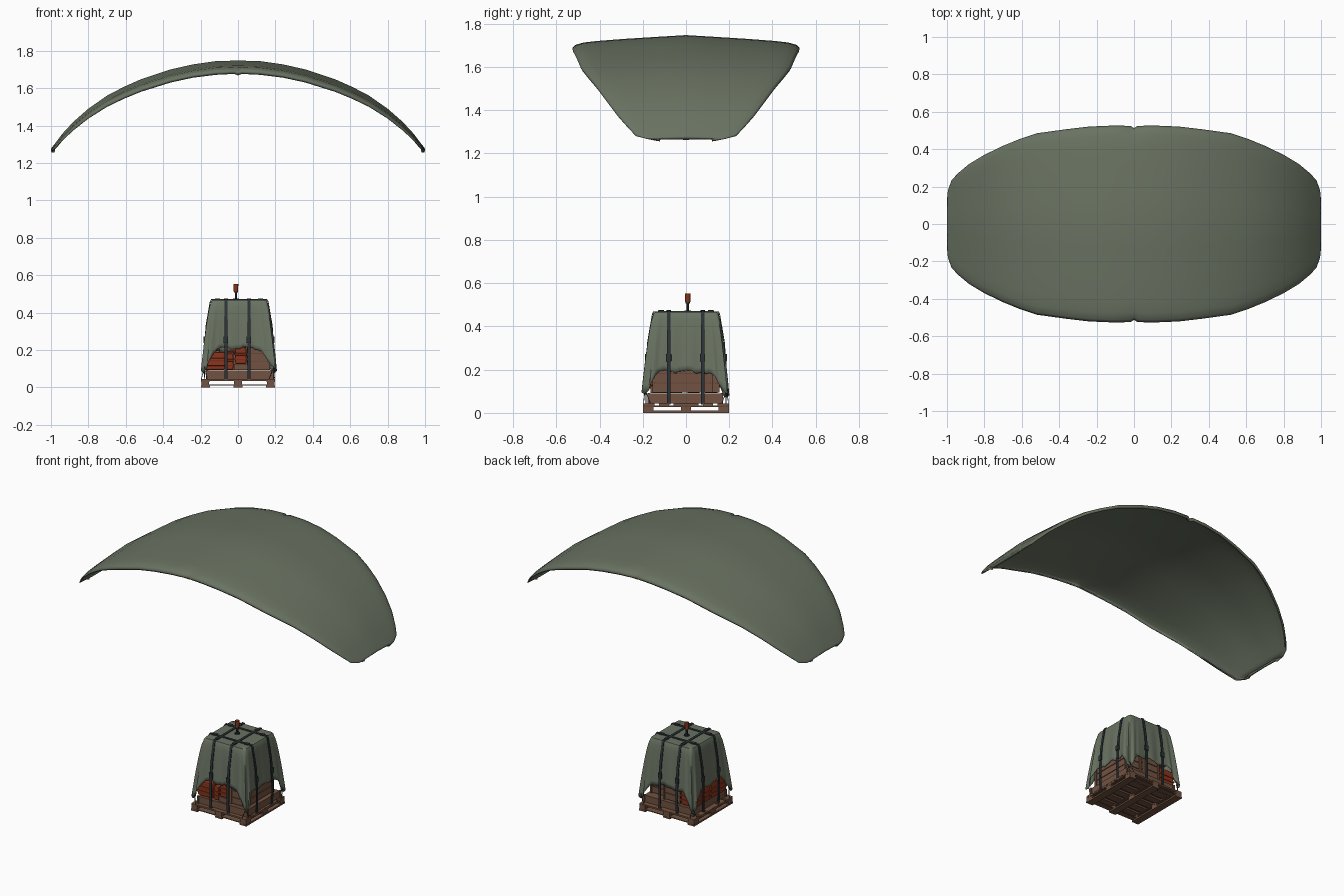
import bpy, bmesh, math, random
from mathutils import Vector

if "Cube" in bpy.data.objects:
    bpy.data.objects.remove(bpy.data.objects["Cube"])
random.seed(4)

def mat(name, c):
    m = bpy.data.materials.new(name)
    m.diffuse_color = (*c, 1)
    m.use_nodes = True
    m.node_tree.nodes["Principled BSDF"].inputs["Base Color"].default_value = m.diffuse_color
    return m

OLIVE = mat("olive canvas", (0.142, 0.170, 0.122))
WOOD = mat("brown wood", (0.165, 0.085, 0.052))
DARKWOOD = mat("dark wood", (0.125, 0.063, 0.039))
RED = mat("rust red", (0.25, 0.035, 0.012))
STRAP = mat("dark webbing", (0.025, 0.033, 0.038))

def make(name, verts, faces, m, smooth=None):
    me = bpy.data.meshes.new(name)
    me.from_pydata(verts, [], faces)
    bm = bmesh.new()
    bm.from_mesh(me)
    bmesh.ops.recalc_face_normals(bm, faces=bm.faces)
    bm.to_mesh(me)
    bm.free()
    me.materials.append(m)
    ob = bpy.data.objects.new(name, me)
    bpy.context.collection.objects.link(ob)
    if smooth:
        bpy.ops.object.select_all(action='DESELECT')
        ob.select_set(True)
        bpy.context.view_layer.objects.active = ob
        bpy.ops.object.shade_smooth_by_angle(angle=math.radians(smooth))
    return ob

def box(name, x0, x1, y0, y1, z0, z1, m, bevel=0):
    v = [(x, y, z) for x in (x0, x1) for y in (y0, y1) for z in (z0, z1)]
    f = [(0, 1, 3, 2), (4, 6, 7, 5), (0, 4, 5, 1), (2, 3, 7, 6), (0, 2, 6, 4), (1, 5, 7, 3)]
    ob = make(name, v, f, m)
    if bevel:
        b = ob.modifiers.new("bevel", 'BEVEL')
        b.width, b.segments = bevel, 2
    return ob

def rod(name, a, b, r, m, n=8):
    a, b = Vector(a), Vector(b)
    q = (b - a).to_track_quat('Z', 'Y')
    v = [p + q @ Vector((r * math.cos(i * math.tau / n), r * math.sin(i * math.tau / n), 0))
         for p in (a, b) for i in range(n)]
    f = [(i, (i + 1) % n, n + (i + 1) % n, n + i) for i in range(n)]
    f += [tuple(range(n)), tuple(range(n, 2 * n))]
    return make(name, v, f, m, 40)

# parachute canopy: stations (x, half chord, ridge z, rim z), mirrored in x
half = [(0, .524, 1.747, 1.676), (.02, .525, 1.747, 1.676), (.12, .526, 1.744, 1.671),
        (.24, .521, 1.727, 1.656), (.36, .507, 1.700, 1.630), (.52, .485, 1.647, 1.580),
        (.61, .455, 1.607, 1.543), (.70, .418, 1.560, 1.500), (.80, .370, 1.490, 1.437),
        (.88, .322, 1.420, 1.374), (.94, .272, 1.355, 1.318), (.975, .235, 1.308, 1.280),
        (.995, .180, 1.283, 1.266), (1.0, .130, 1.274, 1.266), (.984, .120, 1.263, 1.265)]
stations = [(-x, c, a, b) for x, c, a, b in half[:0:-1]] + half
side = [(.25, .11), (.55, .25), (.78, .38), (.90, .48), (.975, .64), (1.0, .82), (.985, 1.0)]
section = [(-v, d) for v, d in side[::-1]] + [(0, 0)] + side
verts = []
for x, c, a, b in stations:
    for v, d in section:
        notch = x == 0 and abs(v) > .95      # small seam notch at the rim only
        verts.append((x, c * v * (.978 if notch else 1), a + (b - a) * d - (.008 if notch else 0)))
w = len(section)
faces = [(i * w + j, (i + 1) * w + j, (i + 1) * w + j + 1, i * w + j + 1)
         for i in range(len(stations) - 1) for j in range(w - 1)]
canopy = make("parachute_canopy", verts, faces, OLIVE)
if canopy.data.polygons[(len(stations) // 2) * (w - 1) + w // 2].normal.z < 0:
    canopy.data.flip_normals()
canopy.data.polygons.foreach_set("use_smooth", [True] * len(faces))
s = canopy.modifiers.new("thickness", 'SOLIDIFY')
s.thickness, s.offset = 0.010, -1

# pallet: runners, blocks, cross boards and deck
for x in (-.175, 0, .175):
    box("pallet_bottom_runner", x - .024, x + .024, -.2, .2, 0, .010, WOOD)
    box("pallet_top_runner", x - .022, x + .022, -.195, .195, .028, .034, DARKWOOD)
    for y in (-.175, 0, .175):
        box("pallet_block", x - .021, x + .021, y - .024, y + .024, .010, .044, WOOD)
for y in (-.18, .18):
    box("pallet_cross_board", -.196, .196, y - .018, y + .018, .011, .016, WOOD)
for i in range(6):
    y = -.17 + i * .34 / 5
    box("pallet_deck_board", -.198, .198, y - .024, y + .024, .034, .044, WOOD)

# planked crate: wooden core with raised slats and corner posts
def crate(name, x0, x1, y0, y1, z0, z1, rows):
    box(name + "_core", x0 + .006, x1 - .006, y0 + .006, y1 - .006, z0, z1 - .002, DARKWOOD)
    h = (z1 - z0) / rows
    for r in range(rows):
        box(name + "_slat", x0, x1, y0, y1, z0 + r * h + .002, z0 + (r + 1) * h - .002, WOOD)
    for x in (x0, x1):
        for y in (y0, y1):
            box(name + "_post", x - .006, x + .006, y - .006, y + .006, z0, z1, WOOD)

crate("base_crate", -.165, .185, -.172, .165, .044, .092, 1)
crate("right_crate", .055, .165, -.15, .12, .094, .225, 3)
crate("back_crate", -.06, .05, .0, .15, .094, .225, 3)
box("upper_cargo", -.135, .145, -.135, .135, .225, .455, DARKWOOD)

# fuel cans with ribs, handle and cap
def can(x0, x1, y0, y1, z0, z1):
    box("fuel_can", x0, x1, y0, y1, z0, z1, RED, .008)
    for k in (.3, .6):
        z = z0 + (z1 - z0) * k
        box("fuel_can_rib", x0 - .004, x1 + .004, y0 - .004, y1 + .004, z - .006, z + .006, RED, .003)
    mx, my = (x0 + x1) / 2, (y0 + y1) / 2
    rod("fuel_can_handle", (mx - .025, my, z1 + .012), (mx + .025, my, z1 + .012), .005, RED)
    for d in (-.022, .022):
        rod("fuel_can_handle_post", (mx + d, my, z1 - .004), (mx + d, my, z1 + .014), .005, RED)

for i in range(4):
    y = -.165 + i * .082
    can(-.175, -.07, y, y + .072, .093, .188)
can(-.06, -.025, -.165, -.09, .093, .180)
can(-.015, .045, -.165, -.09, .125, .212)
box("can_support", -.02, .05, -.165, -.02, .092, .125, WOOD)

# draped tarp: square rings down to a ragged hem, pointed flaps hang at the corners
N, R = 160, 10
CX = .006
def angle(i):
    # evenly spaced along the sides of a square, so corners stay sharp
    q, u = divmod(i / N * 4, 1)
    return q * math.pi / 2 + math.pi / 4 + math.atan(2 * u - 1) + math.pi / 4
def corner(a, p):
    return abs(math.sin(2 * a)) ** p
hem = []
for i in range(N):
    a = angle(i)
    base = .188 + .024 * max(0, -math.sin(a))
    hem.append(base - .115 * corner(a, 26) + .007 * math.sin(9 * a + 1) + random.uniform(-.005, .005))

def tarp_point(i, t):
    a = angle(i)
    c, s = math.cos(a), math.sin(a)
    k = corner(a, 14)
    r = (abs(c) ** 22 + abs(s) ** 22) ** (-1 / 22)
    h = .151 + .027 * t ** .7 + t ** .7 * (.0025 * math.sin(13 * a) + k * (.021 + .008 * math.sin(44 * a)))
    return (CX + c * r * h, s * r * h, .458 + (hem[i] - .458) * t)

verts = [(CX, 0, .468)]
for hsz, z in ((.10, .468), (.146, .466)):
    for i in range(N):
        x, y, _ = tarp_point(i, 0)
        verts.append((CX + (x - CX) * hsz / .151, y * hsz / .151, z))
for j in range(R + 1):
    verts += [tarp_point(i, j / R) for i in range(N)]
faces = [(0, 1 + i, 1 + (i + 1) % N) for i in range(N)]
faces += [(1 + j * N + i, 1 + j * N + (i + 1) % N, 1 + (j + 1) * N + (i + 1) % N, 1 + (j + 1) * N + i)
          for j in range(R + 2) for i in range(N)]
tarp = make("cargo_tarp", verts, faces, OLIVE, 50)
tarp.modifiers.new("thickness", 'SOLIDIFY').thickness = .003

# webbing straps: ribbons over the tarp with ratchets and top buckles
prof = [(-.184, .040), (-.187, .12), (-.186, .21), (-.177, .33), (-.155, .458), (-.148, .470)]
prof += [(-p, z) for p, z in prof[::-1]]
def strap(pos, along_y):
    def put(p, q, z):
        return (pos + q, p, z) if along_y else (CX + p, pos + q, z)
    v = [put(p, q, z) for p, z in prof for q in (-.008, .008)]
    f = [(2 * i, 2 * i + 1, 2 * i + 3, 2 * i + 2) for i in range(len(prof) - 1)]
    ob = make("cargo_strap", v, f, STRAP)
    m = ob.modifiers.new("thickness", 'SOLIDIFY')
    m.thickness, m.offset = .004, 0
    for p, q, z, hp, hq, hz in ((-.185, 0, .255, .005, .012, .017), (.185, 0, .255, .005, .012, .017),
                                (-.115, 0, .471, .014, .011, .004), (.115, 0, .471, .014, .011, .004)):
        a, b = put(p - hp, q - hq, z - hz), put(p + hp, q + hq, z + hz)
        box("strap_buckle", a[0], b[0], a[1], b[1], a[2], b[2], STRAP, .002)

for x in (-.065, .058):
    strap(x, True)
for y in (-.08, .077):
    strap(y, False)

# tie-down cords from tarp corners to the pallet
for sx in (-1, 1):
    for sy in (-1, 1):
        rod("tie_cord", (CX + sx * .185, sy * .190, .11), (sx * .196, sy * .165, .042), .0016, STRAP, 5)
        rod("tie_cord", (CX + sx * .185, sy * .190, .11), (sx * .165, sy * .196, .042), .0016, STRAP, 5)

# signal beacon on top
bx, by = -.011, .008
rod("beacon_base", (bx, by, .464), (bx, by, .474), .016, STRAP, 12)
rod("beacon_stem", (bx, by, .470), (bx, by, .515), .006, STRAP)
rod("beacon_collar", (bx, by, .507), (bx, by, .515), .010, STRAP, 12)
rod("beacon_lamp", (bx, by, .513), (bx, by, .543), .012, RED, 12)
rod("beacon_cap", (bx, by, .543), (bx, by, .553), .013, RED, 12)
